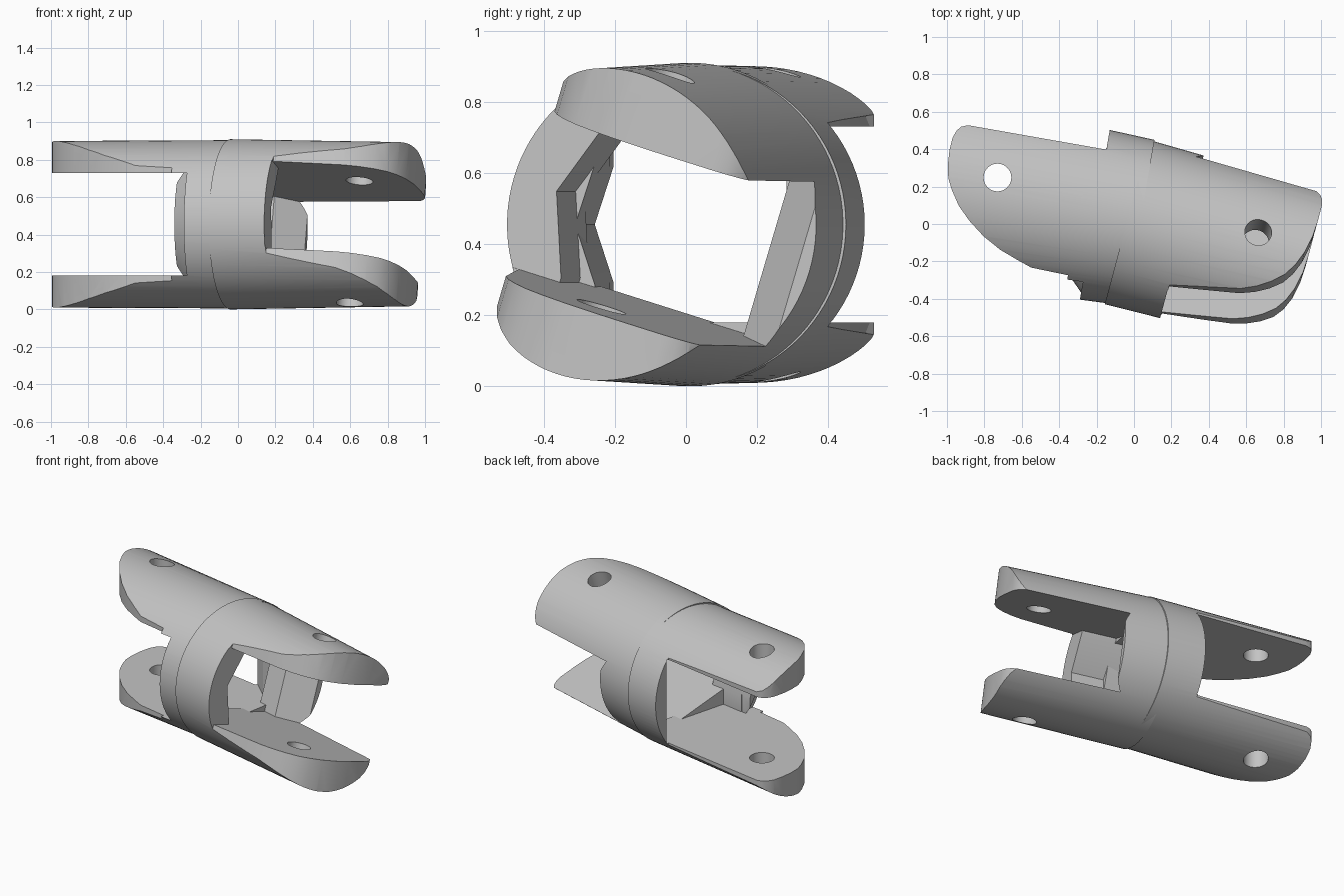
import bpy, bmesh
from math import radians
from mathutils import Matrix

cube = bpy.data.objects.get("Cube")
if cube:
    bpy.data.objects.remove(cube)

grey = bpy.data.materials.new("plain grey")
grey.use_nodes = True
grey.diffuse_color = (0.55, 0.55, 0.55, 1)
grey.node_tree.nodes["Principled BSDF"].inputs["Base Color"].default_value = (0.55, 0.55, 0.55, 1)


def to_object(name, bm, frame):
    bmesh.ops.recalc_face_normals(bm, faces=bm.faces)
    mesh = bpy.data.meshes.new(name)
    bm.to_mesh(mesh)
    bm.free()
    mesh.transform(frame)
    mesh.materials.append(grey)
    ob = bpy.data.objects.new(name, mesh)
    bpy.context.collection.objects.link(ob)
    return ob


def rod(name, frame, s0, s1, r0, r1, spread=1.0):
    """Round bar along the local x axis; spread widens its s0 end sideways."""
    bm = bmesh.new()
    turn = Matrix.Translation(((s0 + s1) / 2, 0, 0)) @ Matrix.Rotation(radians(90), 4, 'Y')
    bmesh.ops.create_cone(bm, cap_ends=True, segments=96, radius1=r0, radius2=r1,
                          depth=s1 - s0, matrix=turn)
    for v in bm.verts:
        if v.co.x < (s0 + s1) / 2:
            v.co.y *= spread
    return to_object(name, bm, frame)


def pin(name, frame, s, w, r):
    """Upright cylinder for the pin hole."""
    bm = bmesh.new()
    bmesh.ops.create_cone(bm, cap_ends=True, segments=40, radius1=r, radius2=r,
                          depth=2, matrix=Matrix.Translation((s, w, 0)))
    return to_object(name, bm, frame)


def prism(name, frame, outline, half):
    """Flat outline extruded to both sides of the local middle plane."""
    bm = bmesh.new()
    low = [bm.verts.new((a, b, -half)) for a, b in outline]
    high = [bm.verts.new((a, b, half)) for a, b in outline]
    bm.faces.new(low[::-1])
    bm.faces.new(high)
    for i in range(len(low)):
        j = (i + 1) % len(low)
        bm.faces.new((low[i], low[j], high[j], high[i]))
    return to_object(name, bm, frame)


def combine(body, tool, operation):
    mod = body.modifiers.new(operation, 'BOOLEAN')
    mod.operation = operation
    mod.solver = 'EXACT'
    mod.object = tool
    bpy.context.view_layer.objects.active = body
    bpy.ops.object.modifier_apply(modifier=mod.name)
    bpy.data.objects.remove(tool)


# Turns a flat outline so that it is extruded along the fork axis
ALONG = Matrix(((0, 0, 1, 0), (1, 0, 0, 0), (0, 1, 0, 0), (0, 0, 0, 1)))


def cut_fork(body, frame, outline, opening, groove, hole):
    """Trim a round bar to two arms, then cut the opening, wall groove and pin holes."""
    combine(body, prism("arm_outline", frame, outline, 0.6), 'INTERSECT')
    combine(body, opening, 'DIFFERENCE')
    combine(body, prism("groove", frame @ ALONG, groove, 0.5), 'DIFFERENCE')
    combine(body, pin("pin_hole", frame, *hole), 'DIFFERENCE')
    bpy.ops.object.select_all(action='DESELECT')
    body.select_set(True)
    bpy.context.view_layer.objects.active = body
    bpy.ops.object.shade_smooth_by_angle(angle=radians(28))


# Frames of the two forks: slightly bent and twisted against each other
lift = Matrix.Translation((0, 0, 0.455))
right_frame = lift @ Matrix.Rotation(radians(-15), 4, 'Z') @ Matrix.Rotation(radians(-17), 4, 'X')
left_frame = lift @ Matrix.Rotation(radians(-10), 4, 'Z') @ Matrix.Translation((0, 0.012, 0))

# Fork on the +x side, one corner tight and one corner wide
right_outline = [(-0.2, -0.6), (0.268, -0.6), (0.268, -0.36), (0.5, -0.32), (0.64, -0.295),
                 (0.72, -0.265), (0.79, -0.225), (0.85, -0.175), (0.89, -0.115), (0.92, -0.04),
                 (0.94, 0.06), (0.945, 0.15), (0.945, 0.27), (0.937, 0.31), (0.92, 0.345),
                 (0.89, 0.372), (0.85, 0.388), (0.82, 0.39), (0.82, 0.6), (-0.2, 0.6)]
right_opening = prism("opening", right_frame,
                      [(1.2, -0.7), (0.265, -0.7), (0.265, -0.236), (-0.3, -0.236),
                       (-0.3, 0.28), (0.11, 0.28), (0.265, 0.413), (0.265, 0.7), (1.2, 0.7)],
                      0.242)
right_fork = rod("plus_x_fork", right_frame, -0.04, 1.0, 0.455, 0.438)
cut_fork(right_fork, right_frame, right_outline, right_opening,
         [(-0.32, 0), (-0.234, -0.235), (-0.1, 0), (-0.234, 0.235)], (0.653, 0.0, 0.072))

# Fork on the -x side
left_outline = [(0.2, -0.6), (-0.3, -0.6), (-0.3, -0.343), (-0.5, -0.337), (-0.58, -0.31),
                (-0.68, -0.272), (-0.78, -0.217), (-0.87, -0.148), (-0.94, -0.078),
                (-0.99, -0.003), (-1.02, 0.056), (-1.035, 0.126), (-1.04, 0.206),
                (-1.035, 0.276), (-1.02, 0.316), (-1.0, 0.34), (-0.965, 0.354),
                (-0.218, 0.354), (-0.218, 0.6), (0.2, 0.6)]
left_opening = prism("opening", left_frame,
                     [(-1.2, -0.7), (-0.215, -0.7), (-0.215, -0.267), (0.3, -0.267),
                      (0.3, 0.28), (-0.08, 0.28), (-0.215, 0.368), (-0.215, 0.7), (-1.2, 0.7)],
                     0.275)
# A bevelled lip is left standing at the front of this opening
lip = rod("lip", left_frame, -0.286, -0.2, 0.35, 0.437)
combine(lip, prism("lip_half", left_frame, [(-0.4, -0.6), (0, -0.6), (0, -0.27), (-0.4, -0.27)],
                   0.4), 'INTERSECT')
combine(left_opening, lip, 'DIFFERENCE')
left_fork = rod("minus_x_fork", left_frame, -1.1, 0.03, 0.445, 0.45, 1.12)
cut_fork(left_fork, left_frame, left_outline, left_opening,
         [(-0.323, 0), (-0.262, -0.185), (-0.1, 0), (-0.262, 0.185)], (-0.762, 0.106, 0.074))
